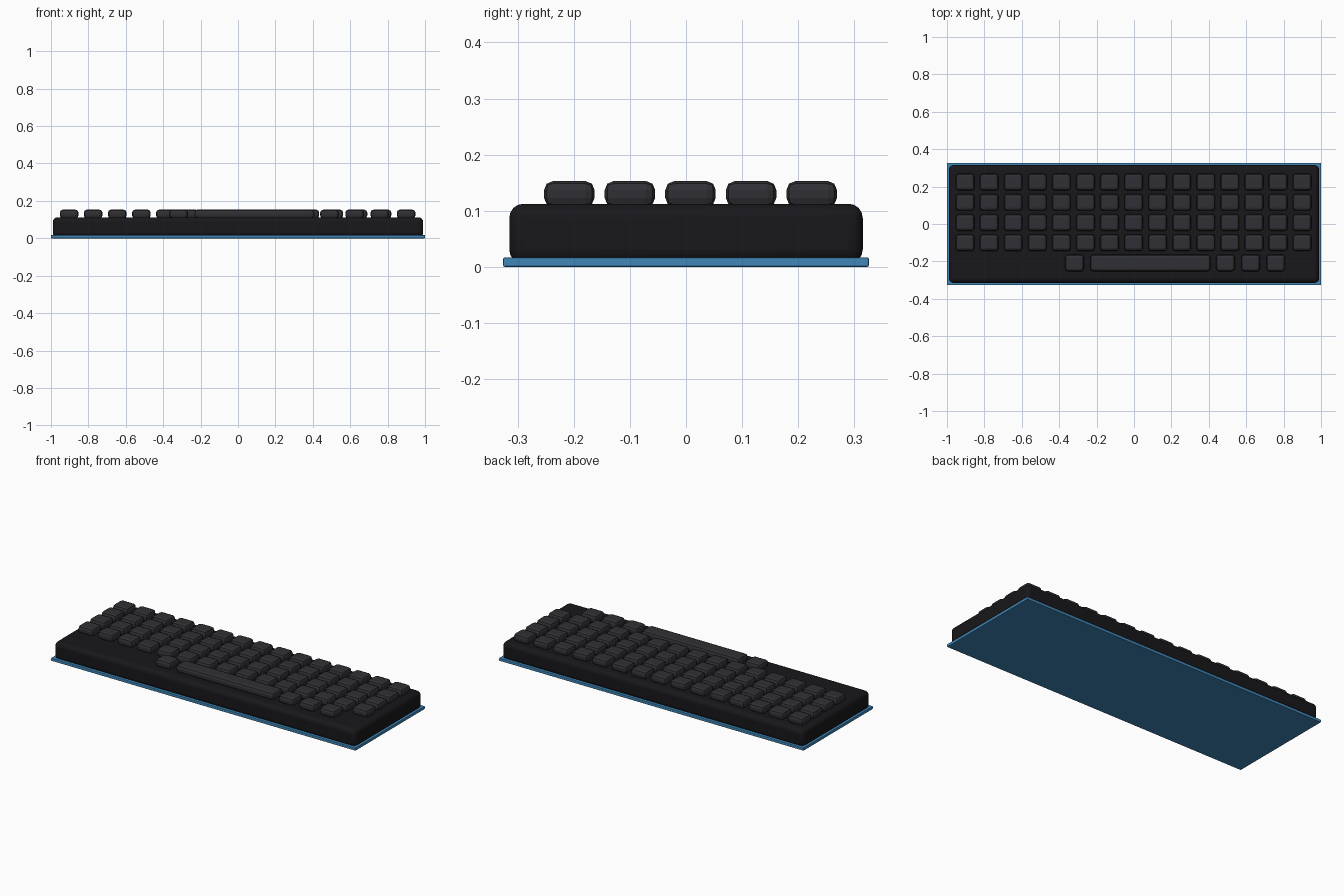
import bpy

if "Cube" in bpy.data.objects:
    bpy.data.objects.remove(bpy.data.objects["Cube"])


def material(name, rgb):
    m = bpy.data.materials.new(name)
    m.diffuse_color = (*rgb, 1)
    m.use_nodes = True
    m.node_tree.nodes["Principled BSDF"].inputs["Base Color"].default_value = m.diffuse_color
    return m


BLUE = material("blue", (0.05, 0.24, 0.48))
BLACK = material("black", (0.009, 0.009, 0.011))
CHARCOAL = material("charcoal", (0.03, 0.03, 0.035))


def box(name, x, y, z, mat, bevel, segments):
    """Bevelled box from (min, max) ranges on each axis."""
    center = [(a + b) / 2 for a, b in (x, y, z)]
    bpy.ops.mesh.primitive_cube_add(size=1, location=center)
    ob = bpy.context.object
    ob.name = name
    ob.scale = [b - a for a, b in (x, y, z)]
    bpy.ops.object.transform_apply(location=False, rotation=False, scale=True)
    mod = ob.modifiers.new("bevel", 'BEVEL')
    mod.width = bevel
    mod.segments = segments
    ob.data.materials.append(mat)
    return ob


def key(name, x0, x1, yc):
    return box(name, (x0, x1), (yc - 0.045, yc + 0.045), (0.107, 0.153),
               CHARCOAL, 0.016, 2)


# Base plate and case
box("base_plate", (-1, 1), (-0.326, 0.326), (0, 0.017), BLUE, 0.003, 2)
case = box("case", (-0.99, 0.99), (-0.315, 0.315), (0.006, 0.1125), BLACK, 0.025, 4)
bpy.ops.object.shade_smooth_by_angle()

# Four full rows of fifteen keys
HALF = 0.05
for row in range(4):
    for col in range(15):
        xc = -0.903 + col * 0.1287
        key(f"key_{row}_{col}", xc - HALF, xc + HALF, 0.224 - row * 0.108)

# Bottom row: single keys around the space bar
for i in (0, 1, 6, 7, 8):
    xc = -0.318 + i * 0.1345
    key(f"bottom_key_{i}", xc - HALF, xc + HALF, -0.208)
key("space_bar", -0.19, 0.408, -0.208)
